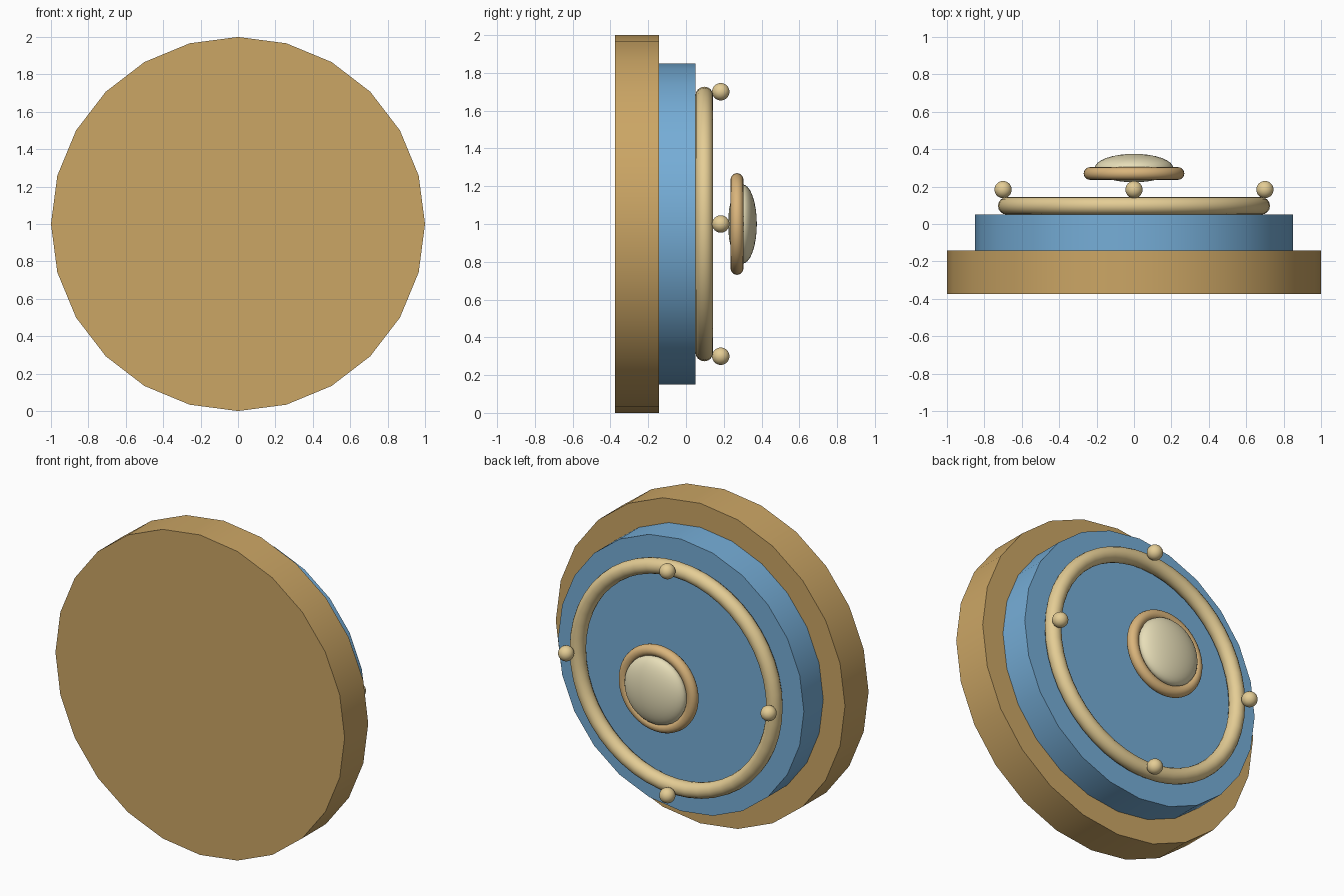
import bpy
from math import pi, sin, cos

if "Cube" in bpy.data.objects:
    bpy.data.objects.remove(bpy.data.objects["Cube"])

FACE_Y = (pi / 2, 0, 0)   # turns a primitive's axis from z to y
CZ = 1.0                  # height of the common axis


def material(name, rgb):
    m = bpy.data.materials.new(name)
    m.diffuse_color = (*rgb, 1)
    m.use_nodes = True
    m.node_tree.nodes["Principled BSDF"].inputs["Base Color"].default_value = m.diffuse_color
    return m


GOLD = material("gold", (0.60, 0.38, 0.13))
BLUE = material("blue", (0.18, 0.42, 0.68))
BRASS = material("pale_brass", (0.78, 0.61, 0.30))
BEZEL = material("bezel_gold", (0.70, 0.46, 0.20))
CREAM = material("cream", (0.80, 0.73, 0.48))


def finish(name, mat):
    ob = bpy.context.object
    ob.name = name
    ob.data.materials.append(mat)
    bpy.ops.object.shade_smooth_by_angle(angle=pi / 6)
    return ob


def disc(name, radius, y0, y1, mat):
    bpy.ops.mesh.primitive_cylinder_add(vertices=24, radius=radius, depth=y1 - y0,
                                        location=(0, (y0 + y1) / 2, CZ), rotation=FACE_Y)
    return finish(name, mat)


def ring(name, major, minor, y, mat):
    bpy.ops.mesh.primitive_torus_add(major_radius=major, minor_radius=minor,
                                     major_segments=48, minor_segments=16,
                                     location=(0, y, CZ), rotation=FACE_Y)
    return finish(name, mat)


def ball(name, radius, loc, mat, flatten=1.0):
    bpy.ops.mesh.primitive_uv_sphere_add(segments=32, ring_count=16, radius=radius,
                                         location=loc, rotation=FACE_Y)
    bpy.context.object.scale = (1, 1, flatten)
    return finish(name, mat)


# Stepped discs
disc("base_disc", 1.0, -0.375, -0.142, GOLD)
disc("inner_disc", 0.85, -0.142, 0.05, BLUE)

# Raised ring with four studs
ring("raised_ring", 0.68, 0.047, 0.097, BRASS)
for i in range(4):
    a = i * pi / 2
    ball(f"stud_{i + 1}", 0.046, (0.70 * cos(a), 0.184, CZ + 0.70 * sin(a)), BRASS)

# Central domed jewel in its bezel
ring("jewel_bezel", 0.235, 0.034, 0.27, BEZEL)
ball("jewel", 0.21, (0, 0.299, CZ), CREAM, flatten=0.076 / 0.21)
